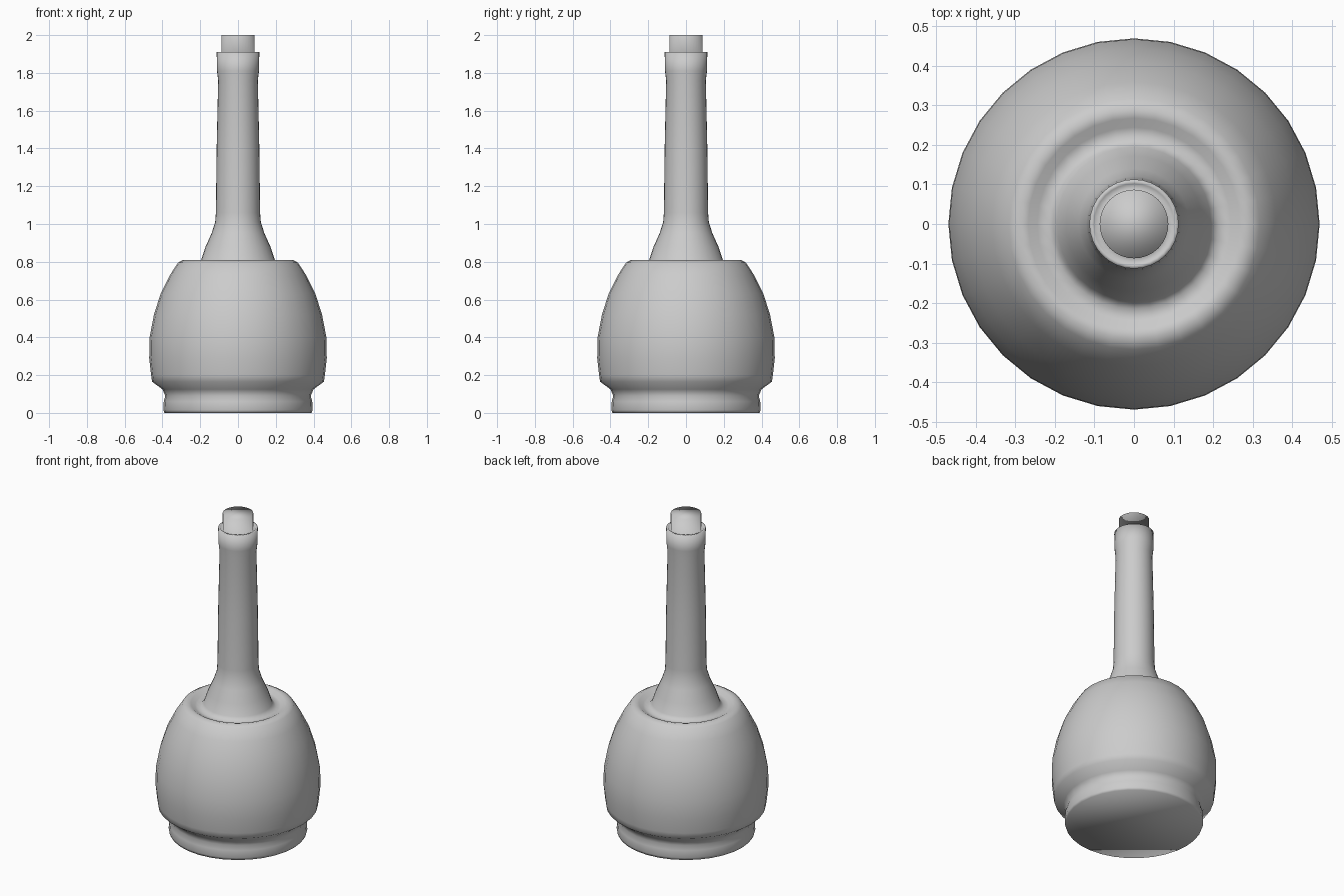
import bpy
import bmesh
from math import cos, sin, tau

if "Cube" in bpy.data.objects:
    bpy.data.objects.remove(bpy.data.objects["Cube"], do_unlink=True)

grey = bpy.data.materials.new("plain_grey")
grey.use_nodes = True
colour = (0.6, 0.6, 0.6, 1)
grey.diffuse_color = colour
grey.node_tree.nodes["Principled BSDF"].inputs["Base Color"].default_value = colour

SIDES = 32


def lathe(name, profile):
    """Turn a (radius, height) profile around z, closing both ends with flat caps."""
    bm = bmesh.new()
    rings = [[bm.verts.new((r * cos(tau * i / SIDES), r * sin(tau * i / SIDES), z))
              for i in range(SIDES)] for r, z in profile]
    for low, high in zip(rings, rings[1:]):
        for i in range(SIDES):
            j = (i + 1) % SIDES
            bm.faces.new((low[i], low[j], high[j], high[i]))
    bm.faces.new(rings[0][::-1])
    bm.faces.new(rings[-1])
    for face in bm.faces:
        face.smooth = True
    mesh = bpy.data.meshes.new(name)
    bm.to_mesh(mesh)
    bm.free()
    mesh.materials.append(grey)
    obj = bpy.data.objects.new(name, mesh)
    bpy.context.collection.objects.link(obj)
    return obj


# Foot ring and waist
foot = [(0.39, 0), (0.395, 0.015), (0.393, 0.06), (0.385, 0.09), (0.40, 0.125)]
# Rounded body up to the shoulder
body = [(0.455, 0.165), (0.46, 0.2), (0.47, 0.29), (0.468, 0.4), (0.445, 0.52),
        (0.41, 0.63), (0.36, 0.73), (0.318, 0.795), (0.29, 0.81)]
# Sunken groove around the neck
groove = [(0.268, 0.805), (0.245, 0.79), (0.215, 0.785)]
# Flared neck and slim shaft with a thicker lip
neck = [(0.195, 0.81), (0.172, 0.88), (0.14, 0.95), (0.121, 1.01), (0.117, 1.06),
        (0.113, 1.4), (0.105, 1.76), (0.111, 1.81), (0.113, 1.91)]
# Recessed rim and the peg at the tip
tip = [(0.102, 1.91), (0.087, 1.89), (0.087, 2.0)]

lathe("bottle_body", foot + body + groove + neck + tip)
